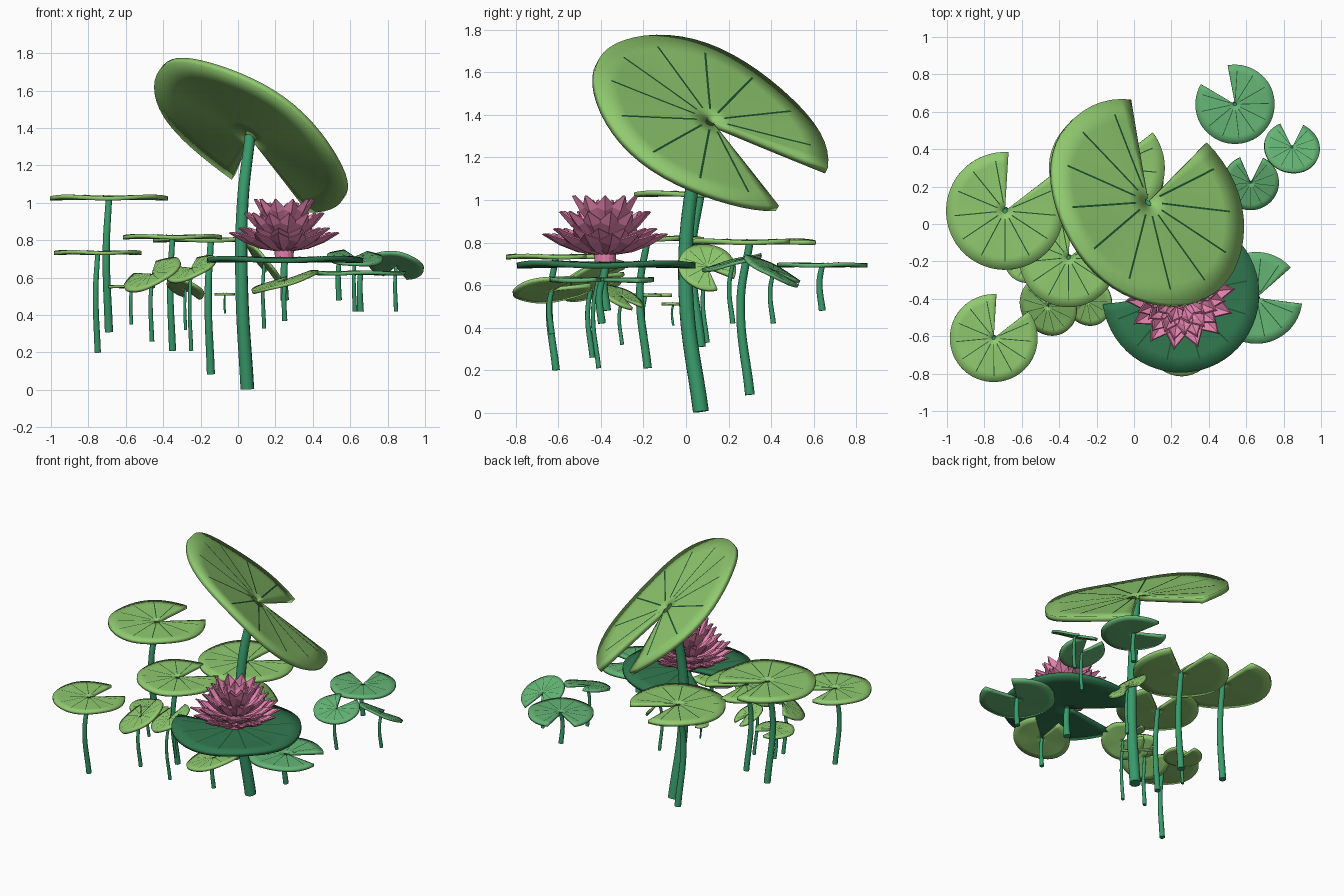
import bpy, bmesh
from math import sin, cos, pi, radians
from mathutils import Vector, Matrix

if "Cube" in bpy.data.objects:
    bpy.data.objects.remove(bpy.data.objects["Cube"])


def material(name, rgb):
    m = bpy.data.materials.new(name)
    m.diffuse_color = (*rgb, 1)
    m.use_nodes = True
    m.node_tree.nodes["Principled BSDF"].inputs["Base Color"].default_value = m.diffuse_color
    return m


LIGHT = material("light_leaf", (0.28, 0.59, 0.16))
MID = material("mid_leaf", (0.13, 0.46, 0.18))
DARK = material("dark_leaf", (0.03, 0.19, 0.08))
STEM = material("stem_green", (0.04, 0.33, 0.15))
VEIN = material("vein_green", (0.015, 0.09, 0.03))
PINK = material("petal_pink", (0.80, 0.23, 0.43))


def finish(bm, name, mat, matrix):
    me = bpy.data.meshes.new(name)
    bm.to_mesh(me)
    bm.free()
    ob = bpy.data.objects.new(name, me)
    bpy.context.collection.objects.link(ob)
    me.materials.append(mat)
    ob.matrix_world = matrix
    return ob


def activate(ob):
    bpy.ops.object.select_all(action='DESELECT')
    ob.select_set(True)
    bpy.context.view_layer.objects.active = ob


def smooth(ob):
    activate(ob)
    bpy.ops.object.shade_smooth_by_angle(angle=radians(40))


def grid_faces(bm, rows):
    for a, b in zip(rows, rows[1:]):
        for i in range(len(a) - 1):
            bm.faces.new((a[i], b[i], b[i + 1], a[i + 1]))


def pad(name, hub, R, slope, azimuth, mat):
    """Notched round leaf with radial veins; local +x points into the notch."""
    n = Vector((*slope, 1)).normalized()
    a = radians(azimuth)
    d = Vector((cos(a), sin(a), 0))
    d.z = -(d.x * n.x + d.y * n.y) / n.z
    d.normalize()
    M = Matrix((d, n.cross(d), n)).transposed().to_4x4()
    M.translation = hub

    def point(r, t, lift=0.0, side=0.0):
        z = 0.015 * R * r * r * sin(4 * t + R * 9) + lift
        return (R * r * cos(t) - side * sin(t), R * r * sin(t) + side * cos(t), z)

    half = radians(24.5)
    span = 2 * pi - 2 * half
    seg = 48
    bm = bmesh.new()
    radii = [0.035] + [k / 5 for k in range(1, 6)]
    grid_faces(bm, [[bm.verts.new(point(r, half + span * i / seg)) for i in range(seg + 1)]
                    for r in radii])
    leaf = finish(bm, name, mat, M)
    sol = leaf.modifiers.new("thickness", 'SOLIDIFY')
    sol.thickness = 0.01 + 0.04 * R
    sol.offset = -0.6
    smooth(leaf)

    # veins, thin strips lying just over the leaf
    lift = 0.2 * sol.thickness + 0.002
    w = 0.009 * R
    bm = bmesh.new()
    for k in range(11):
        t = half + span * (k + 0.5) / 11
        grid_faces(bm, [[bm.verts.new(point(0.14 + 0.24 * j, t, lift, s)) for s in (-w, w)]
                        for j in range(4)])
    finish(bm, name + "_veins", VEIN, M)


def stem(name, pts, r):
    """Round stem along a smooth path."""
    cu = bpy.data.curves.new(name, 'CURVE')
    cu.dimensions = '3D'
    cu.bevel_depth = r
    cu.bevel_resolution = 3
    cu.use_fill_caps = True
    cu.resolution_u = 8
    sp = cu.splines.new('BEZIER')
    sp.bezier_points.add(len(pts) - 1)
    for i, (bp, p) in enumerate(zip(sp.bezier_points, pts)):
        bp.co = p
        bp.handle_left_type = bp.handle_right_type = 'AUTO'
        bp.radius = 1.1 - 0.25 * i / (len(pts) - 1)
    cu.materials.append(STEM)
    ob = bpy.data.objects.new(name, cu)
    bpy.context.collection.objects.link(ob)
    activate(ob)
    bpy.ops.object.convert(target='MESH')
    smooth(bpy.context.view_layer.objects.active)


def plant(name, x, y, z, R, foot, mat=LIGHT, notch=62, slope=(0, 0)):
    """Leaf plus a gently bowed stem running down to height foot."""
    pad(name + "_leaf", Vector((x, y, z)), R, slope, notch, mat)
    h = z - foot
    stem(name + "_stem", [(x, y, foot), (x - 0.02 * h, y - 0.06 * h, z - 0.4 * h),
                          (x, y, z - 0.006)], min(0.021, 0.002 + 0.06 * R))


# large tilted leaf on its tall stem
pad("main_leaf", Vector((0.075, 0.115, 1.37)), 0.60, (0.71, 0.55), 76, LIGHT)
stem("main_stem", [(0.05, 0.07, 0.006), (0.02, 0, 0.55), (0.025, 0.02, 1),
                   (0.065, 0.10, 1.36)], 0.034)

# level light leaves
plant("tall_left", -0.69, 0.07, 1.035, 0.315, 0.31)
plant("middle", -0.35, -0.18, 0.825, 0.265, 0.21)
plant("front_left", -0.75, -0.61, 0.74, 0.235, 0.2)
plant("back", -0.145, 0.30, 0.81, 0.31, 0.085)
plant("left_low", -0.57, -0.19, 0.557, 0.125, 0.35)
plant("tiny", -0.07, -0.06, 0.515, 0.055, 0.41)

# tilted light leaves
plant("under_flower", 0.25, -0.63, 0.585, 0.185, 0.37, slope=(-0.3, -0.1))
plant("side_tilted", 0.14, 0.10, 0.685, 0.137, 0.33, slope=(1.2, 0.24))
plant("left_tilted", -0.46, -0.44, 0.62, 0.165, 0.26, notch=105, slope=(-0.5, -0.38))
plant("center_tilted", -0.25, -0.41, 0.65, 0.14, 0.21, notch=100, slope=(-0.44, -0.35))
plant("center_low", -0.28, -0.30, 0.545, 0.105, 0.32, slope=(0.4, 0.45))

# darker leaves on the right and under the blossom
plant("flower", 0.25, -0.375, 0.705, 0.42, 0.48, DARK, 163)
plant("back_right", 0.54, 0.64, 0.70, 0.212, 0.48, MID, 125)
plant("far_right", 0.845, 0.41, 0.67, 0.15, 0.42, MID, 91, (0.17, 0.5))
plant("right_small", 0.625, 0.22, 0.71, 0.15, 0.42, MID, 88, (0.05, -0.26))
plant("right_front", 0.655, -0.395, 0.63, 0.245, 0.42, MID, 17)

BLOOM = (0.247, -0.38, 0)


def petal_ring(name, count, base, tip, width, phase):
    """Ring of pointed, creased petals from base (r, z) to tip (r, z)."""
    bm = bmesh.new()
    for k in range(count):
        rot = Matrix.Rotation(2 * pi * (k + phase) / count, 3, 'Z')
        rows = []
        for u, w in ((0, 0.35), (0.35, 0.85), (0.68, 1), (1, 0.04)):
            r, z = Vector(base).lerp(Vector(tip), u)
            z -= 0.022 * sin(pi * u)
            rows.append([bm.verts.new(rot @ Vector((r - abs(s) * 0.012, s * w * width,
                                                    z + abs(s) * w * 0.02)))
                         for s in (-1, 0, 1)])
        grid_faces(bm, rows)
    ob = finish(bm, name, PINK, Matrix.Translation(BLOOM))
    sol = ob.modifiers.new("thickness", 'SOLIDIFY')
    sol.thickness = 0.008
    sol.offset = 0


# tiered blossom
petal_ring("outer_petals", 14, (0.04, 0.745), (0.295, 0.84), 0.056, 0.25)
petal_ring("lower_petals", 12, (0.04, 0.765), (0.245, 0.865), 0.054, 0.75)
petal_ring("middle_petals", 12, (0.04, 0.80), (0.215, 0.945), 0.05, 0.25)
petal_ring("upper_petals", 10, (0.04, 0.86), (0.16, 1.02), 0.045, 0)
petal_ring("inner_petals", 7, (0.025, 0.86), (0.085, 1.0), 0.035, 0.5)

# flower core joining the petal rings to the leaf
bm = bmesh.new()
bmesh.ops.create_cone(bm, cap_ends=True, segments=16, radius1=0.05, radius2=0.06, depth=0.2)
finish(bm, "flower_core", PINK, Matrix.Translation(Vector(BLOOM) + Vector((0, 0, 0.81))))
